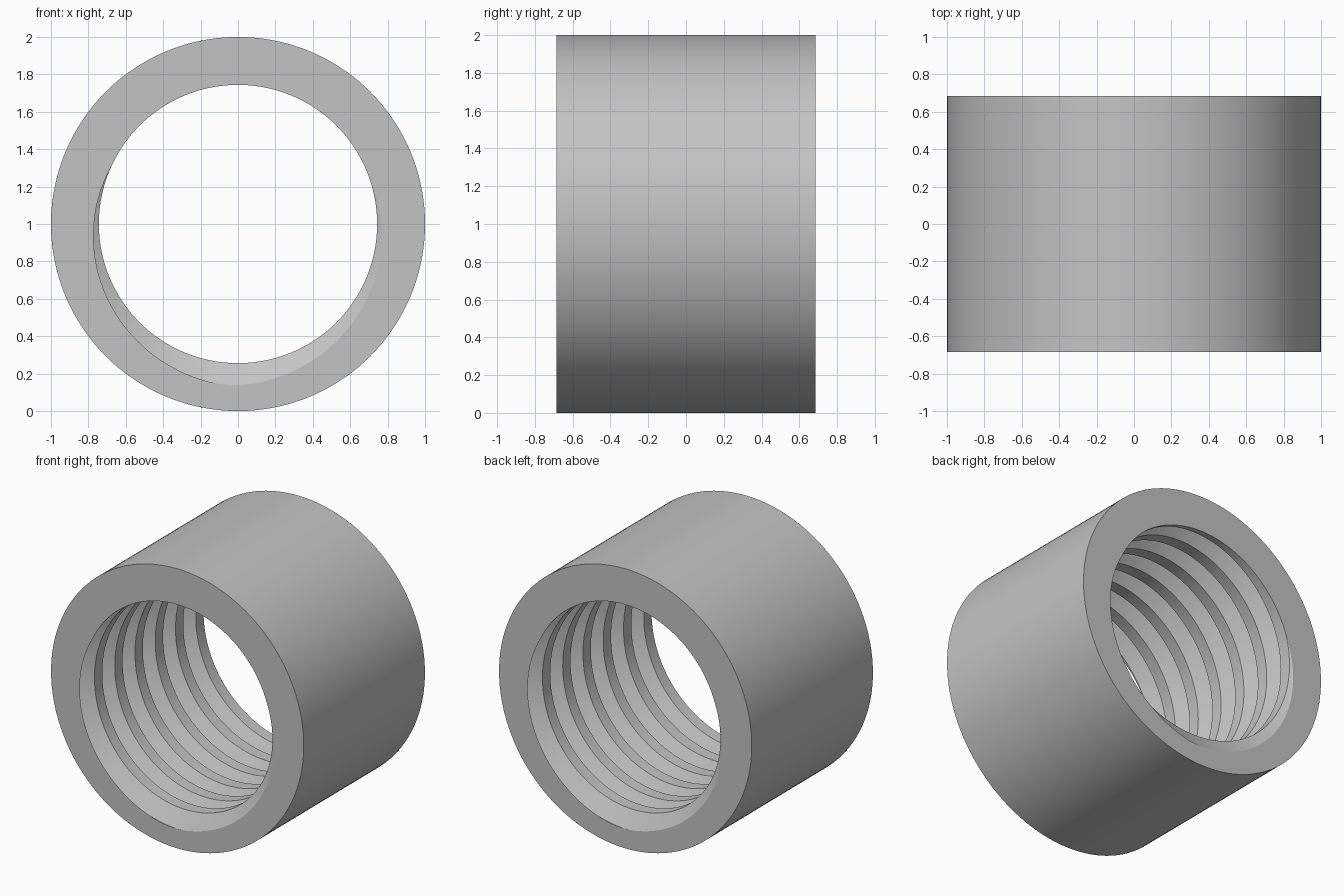
import bpy
import bmesh
import math

cube = bpy.data.objects.get("Cube")
if cube:
    bpy.data.objects.remove(cube, do_unlink=True)

SEGMENTS = 144
OUTER = 1.0                     # outer wall radius
MINOR, DEPTH = 0.744, 0.117     # thread crest radius and groove depth
HALF = 0.685                    # half length along y
PITCH = 0.229
START = math.radians(267)       # where the groove opens on the front face
ROOT = 0.003                    # half width of the groove bottom
MOUTH = ROOT + DEPTH * math.tan(math.radians(30))


def groove_y(angle):
    """Depth of the first groove centre; it turns clockwise going back."""
    return -HALF + PITCH * (START - angle) / math.tau


def bore_radius(y, angle):
    offset = (y - groove_y(angle) + PITCH / 2) % PITCH - PITCH / 2
    t = (MOUTH - abs(offset)) / (MOUTH - ROOT)
    return MINOR + DEPTH * max(0.0, min(1.0, t))


def column(bm, angle):
    """One lengthwise section: outer wall, threaded bore, outer wall."""
    points = [(-HALF, OUTER)]
    for turn in range(-2, 9):
        for edge in (-MOUTH, -ROOT, ROOT, MOUTH):
            y = groove_y(angle) + turn * PITCH + edge
            y = max(-HALF, min(HALF, y))
            points.append((y, bore_radius(y, angle)))
    points.append((HALF, OUTER))
    return [bm.verts.new((r * math.cos(angle), y, 1 + r * math.sin(angle)))
            for y, r in points]


# Threaded sleeve
bm = bmesh.new()
columns = [column(bm, math.tau * i / SEGMENTS) for i in range(SEGMENTS + 1)]
for a, b in zip(columns, columns[1:]):
    for i in range(len(a)):
        j = (i + 1) % len(a)
        bm.faces.new((a[i], a[j], b[j], b[i]))
bmesh.ops.remove_doubles(bm, verts=bm.verts, dist=0.0002)
bmesh.ops.dissolve_degenerate(bm, edges=bm.edges, dist=0.0001)
bmesh.ops.recalc_face_normals(bm, faces=bm.faces)
mesh = bpy.data.meshes.new("threaded_sleeve")
bm.to_mesh(mesh)
bm.free()
sleeve = bpy.data.objects.new("threaded_sleeve", mesh)
bpy.context.collection.objects.link(sleeve)

# Grey metal
grey = bpy.data.materials.new("grey_metal")
grey.use_nodes = True
colour = (0.55, 0.55, 0.55, 1)
grey.diffuse_color = colour
for node in grey.node_tree.nodes:
    if node.type == "BSDF_PRINCIPLED":
        node.inputs["Base Color"].default_value = colour
mesh.materials.append(grey)

# Smooth walls with crisp thread edges
bpy.ops.object.select_all(action="DESELECT")
sleeve.select_set(True)
bpy.context.view_layer.objects.active = sleeve
bpy.ops.object.shade_smooth_by_angle(angle=math.radians(25))
